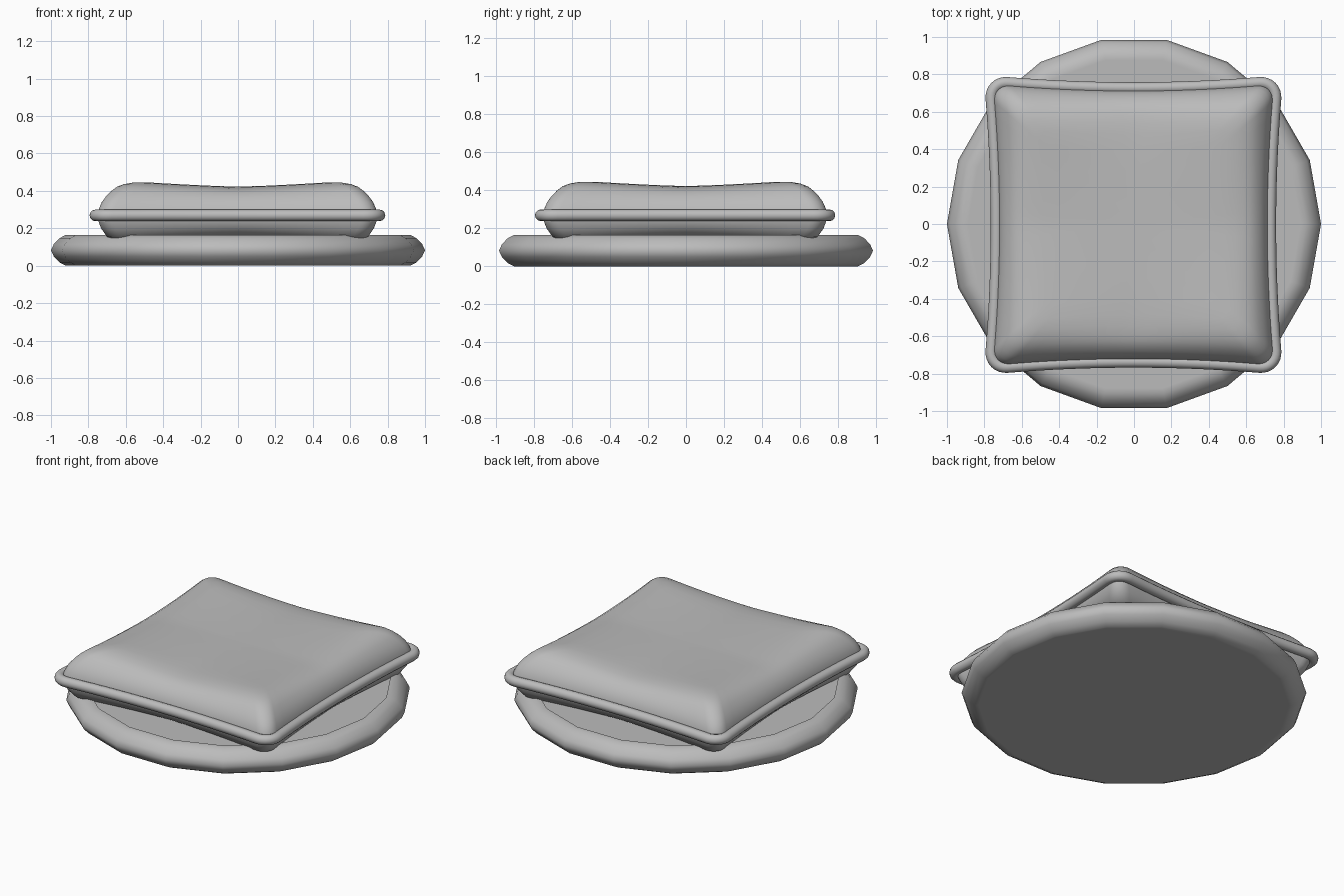
import bpy, bmesh, math

if "Cube" in bpy.data.objects:
    bpy.data.objects.remove(bpy.data.objects["Cube"])

grey = bpy.data.materials.new("grey_fabric")
grey.diffuse_color = (.5, .5, .5, 1)
grey.use_nodes = True
grey.node_tree.nodes["Principled BSDF"].inputs["Base Color"].default_value = grey.diffuse_color


def finish(name, bm, angle=60):
    bmesh.ops.remove_doubles(bm, verts=bm.verts, dist=1e-5)
    bmesh.ops.recalc_face_normals(bm, faces=bm.faces)
    me = bpy.data.meshes.new(name)
    bm.to_mesh(me)
    bm.free()
    me.materials.append(grey)
    ob = bpy.data.objects.new(name, me)
    bpy.context.collection.objects.link(ob)
    bpy.ops.object.select_all(action='DESELECT')
    ob.select_set(True)
    bpy.context.view_layer.objects.active = ob
    bpy.ops.object.shade_smooth_by_angle(angle=math.radians(angle))
    return ob


def skin(bm, rings, closed=False):
    """Bridge successive loops of vertices."""
    rows = [[bm.verts.new(p) for p in r] for r in rings]
    n = len(rows[0])
    pairs = list(zip(rows, rows[1:]))
    if closed:
        pairs.append((rows[-1], rows[0]))
    for a, b in pairs:
        for i in range(n):
            j = (i + 1) % n
            bm.faces.new((a[i], a[j], b[j], b[i]))
    return rows


def outline(half, radius, pinch):
    """Rounded square with sides bowed inwards."""
    pts = []
    c = half - radius
    for k in range(4):
        side = [(half, -c + 2 * c * i / 16) for i in range(16)]
        arc = [(c + radius * math.cos(a), c + radius * math.sin(a))
               for a in [math.pi / 2 * i / 8 for i in range(8)]]
        for x, y in side + arc:
            x, y = (x * (1 - pinch * (1 - min(1, (y / half) ** 2))),
                    y * (1 - pinch * (1 - min(1, (x / half) ** 2))))
            for _ in range(k):
                x, y = -y, x
            pts.append((x, y))
    return pts


# Round base: 18 sided disc with a rounded rim
profile = [(.90, 0), (.92, 0), (.955, .018), (.985, .05), (1, .083), (.985, .115),
           (.955, .147), (.92, .165), (.89, .165), (.89, .160)]
bm = bmesh.new()
rows = skin(bm, [[(r * math.cos(math.tau * i / 18), r * math.sin(math.tau * i / 18), z)
                  for i in range(18)] for r, z in profile])
bm.faces.new(rows[0])
bm.faces.new(rows[-1])
finish("round_base", bm)

# Cushion: (scale, height, extra height at the corners)
OFF_X, OFF_Y = -.003, -.005
HALF = .768
loop = [(x + OFF_X, y + OFF_Y) for x, y in outline(HALF, .095, .047)]
layers = [(.001, .15, 0), (.5, .15, 0), (.78, .152, -.008), (.86, .156, -.022),
          (.92, .175, -.022), (.96, .205, -.006), (.98, .24, 0), (.985, .27, 0),
          (.975, .305, 0), (.955, .338, .002), (.925, .366, .006),
          (.89, .388, .012), (.85, .404, .02), (.8, .413, .026),
          (.74, .419, .028), (.66, .422, .025), (.55, .423, .015),
          (.4, .423, .007), (.2, .421, .002), (.001, .42, 0)]
bm = bmesh.new()
rows = skin(bm, [[(x * s, y * s, z + e * (abs(x * y) / HALF ** 2) ** 1.2)
                  for x, y in loop] for s, z, e in layers])
bm.faces.new(rows[0])
bm.faces.new(rows[-1])
finish("cushion", bm)

# Piping round the seam
R = .031
bm = bmesh.new()
rings = []
n = len(loop)
for i, (x, y) in enumerate(loop):
    (ax, ay), (bx, by) = loop[i - 1], loop[(i + 1) % n]
    d = math.hypot(bx - ax, by - ay)
    nx, ny = (by - ay) / d, -(bx - ax) / d
    rings.append([(x + nx * R * math.cos(t), y + ny * R * math.cos(t),
                   .269 + R * math.sin(t))
                  for t in [math.tau * k / 12 for k in range(12)]])
skin(bm, rings, closed=True)
finish("cushion_piping", bm)
